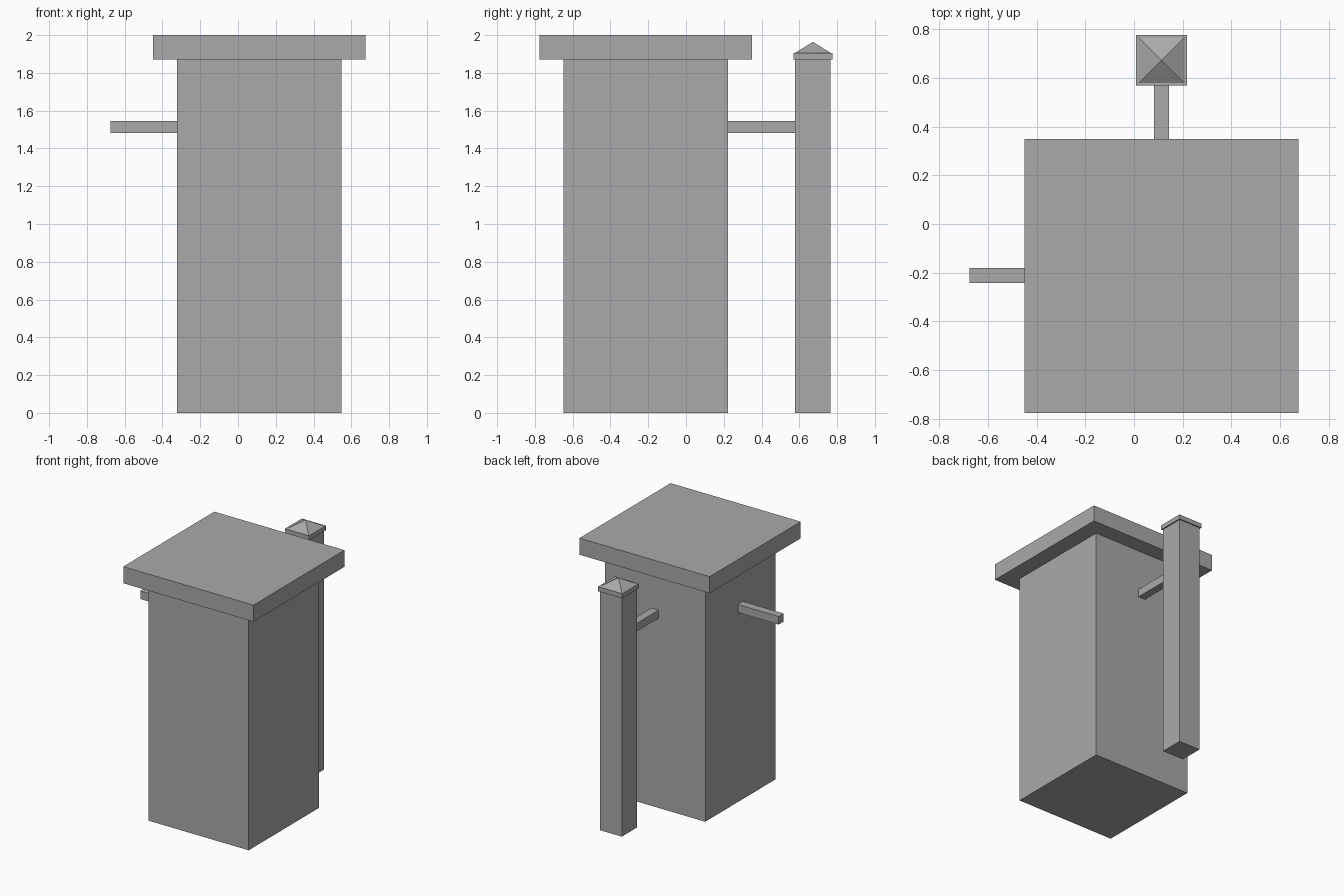
import bpy

# Remove the default cube
cube = bpy.data.objects.get("Cube")
if cube:
    bpy.data.objects.remove(cube, do_unlink=True)

# Single flat grey
grey = bpy.data.materials.new("plain_grey")
grey.use_nodes = True
color = (0.4, 0.4, 0.4, 1)
grey.diffuse_color = color
grey.node_tree.nodes["Principled BSDF"].inputs["Base Color"].default_value = color


def finish(obj, name):
    obj.name = obj.data.name = name
    obj.data.materials.append(grey)
    return obj


def box(name, low, high):
    """Axis-aligned box between two corners."""
    bpy.ops.mesh.primitive_cube_add(size=1)
    obj = finish(bpy.context.object, name)
    for v in obj.data.vertices:
        v.co = [(a + b) / 2 + c * (b - a) for a, b, c in zip(low, high, v.co)]
    return obj


def post_box(name, half, bottom, top):
    """Square block centred on the post axis."""
    return box(name, (POST_X - half, POST_Y - half, bottom),
               (POST_X + half, POST_Y + half, top))


POST_X, POST_Y = 0.113, 0.672
POST_HALF = 0.094
EAVES = 1.87

# Main pillar and overhanging slab
box("pillar_body", (-0.322, -0.649, 0), (0.547, 0.222, EAVES))
box("pillar_cap", (-0.45, -0.775, EAVES), (0.676, 0.35, 2))

# Rails reaching out from the pillar
box("side_rail", (-0.676, -0.242, 1.483), (-0.322, -0.18, 1.546))
box("back_rail", (0.082, 0.222, 1.483), (0.144, POST_Y - POST_HALF, 1.546))

# Slim post with a cap and pyramid top
post_box("post", POST_HALF, 0, EAVES)
post_box("post_cap", 0.104, EAVES, 1.906)
bpy.ops.mesh.primitive_cone_add(vertices=4, radius1=1, radius2=0, depth=1)
pyramid = finish(bpy.context.object, "post_pyramid")
pyramid.location = (POST_X, POST_Y, 1.935)
pyramid.rotation_euler.z = 0.7854
pyramid.scale = (POST_HALF * 2 ** 0.5, POST_HALF * 2 ** 0.5, 0.058)
